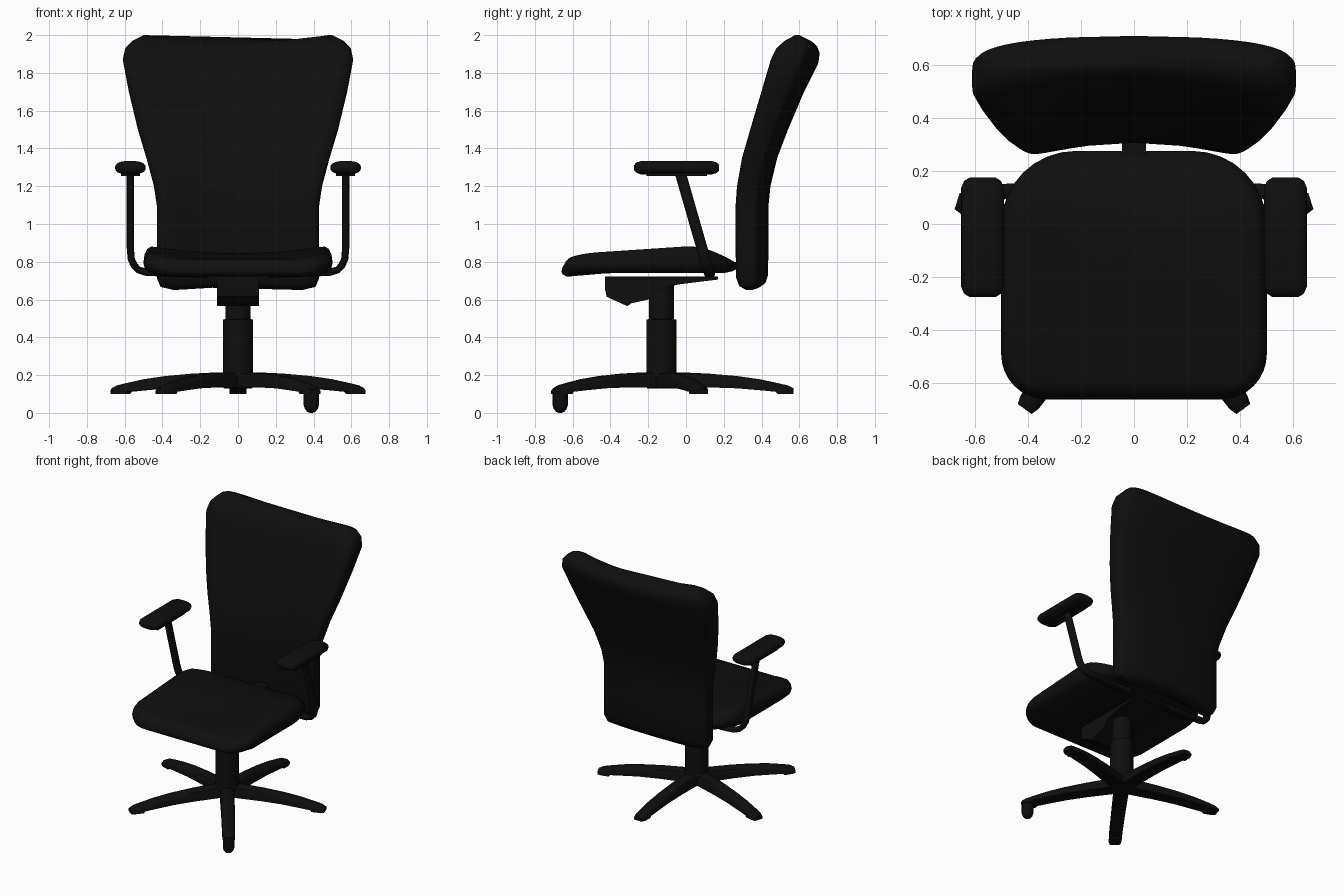
import bpy, bmesh, math
from mathutils import Vector

if "Cube" in bpy.data.objects:
    bpy.data.objects.remove(bpy.data.objects["Cube"])

black = bpy.data.materials.new("black")
black.diffuse_color = (0.0045, 0.0045, 0.0045, 1)
black.use_nodes = True
black.node_tree.nodes["Principled BSDF"].inputs["Base Color"].default_value = black.diffuse_color


def finish(name, bm, angle=40):
    bmesh.ops.recalc_face_normals(bm, faces=bm.faces)
    me = bpy.data.meshes.new(name)
    bm.to_mesh(me)
    bm.free()
    ob = bpy.data.objects.new(name, me)
    bpy.context.collection.objects.link(ob)
    me.materials.append(black)
    bpy.ops.object.select_all(action='DESELECT')
    ob.select_set(True)
    bpy.context.view_layer.objects.active = ob
    bpy.ops.object.shade_smooth_by_angle(angle=math.radians(angle))
    return ob


def loft(name, rings, angle=40):
    """Skin a list of equal-length closed rings and cap both ends."""
    bm = bmesh.new()
    vs = [[bm.verts.new(p) for p in r] for r in rings]
    n = len(vs[0])
    for a, b in zip(vs, vs[1:]):
        for i in range(n):
            j = (i + 1) % n
            bm.faces.new((a[i], a[j], b[j], b[i]))
    bm.faces.new(vs[0])
    bm.faces.new(vs[-1])
    return finish(name, bm, angle)


def lathe(name, x, y, prof, n=24):
    return loft(name, [[(x + r * math.cos(k * math.tau / n), y + r * math.sin(k * math.tau / n), z)
                        for k in range(n)] for r, z in prof])


def box(name, x0, x1, y0, y1, z0, z1):
    return loft(name, [[(x0, y0, z), (x1, y0, z), (x1, y1, z), (x0, y1, z)] for z in (z0, z1)])


def squircle(n, e):
    def f(v):
        return math.copysign(abs(v) ** e, v) if abs(v) > 1e-9 else 0.0
    return [(f(math.cos(k * math.tau / n)), f(math.sin(k * math.tau / n))) for k in range(n)]


def interp(table, t):
    if t <= table[0][0]:
        return table[0][1]
    for (a, va), (b, vb) in zip(table, table[1:]):
        if t <= b:
            return va + (vb - va) * (t - a) / (b - a)
    return table[-1][1]


# Backrest: height, half width, front of the wings, rear of the middle
levels = [(.635, .34, .31, .39), (.66, .41, .272, .42), (.71, .43, .252, .435), (.9, .43, .25, .436),
          (1.1, .43, .25, .437), (1.2, .445, .257, .447), (1.35, .485, .283, .483),
          (1.5, .53, .325, .54), (1.7, .578, .382, .625), (1.87, .61, .43, .70),
          (1.93, .597, .46, .708), (1.97, .56, .51, .695), (2.0, .50, .57, .64)]
rings = []
for z, w, f, b in levels:
    ring = []
    for u, s in squircle(56, .42):
        front = f + .3 * (b - f) * (1 - min(1, (u / .88) ** 2))
        rear = b - .035 * u * u
        y = (front + rear) / 2 + s * (rear - front) / 2
        dip = 1 - min(1, (u * w / .48) ** 2)          # sagging top, raised bottom edge
        dz = -.035 * dip * max(0, (z - 1.7) / .3) + .03 * dip * max(0, (.9 - z) / .265)
        ring.append((u * w, y, z + dz))
    rings.append(ring)
loft("backrest", rings, 50)

# Seat cushion: rounded outline, dished top
outline = []
for cx, cy, r, a0 in ((.22, -.005, .28, 0), (-.22, -.005, .28, 90),
                      (-.33, -.49, .17, 180), (.33, -.49, .17, 270)):
    for k in range(9):
        a = math.radians(a0 + k * 90 / 8)
        outline.append((cx + r * math.cos(a), cy + r * math.sin(a)))
top = [(-.66, .80), (-.62, .835), (-.5, .847), (-.15, .88), (.08, .88), (.15, .86), (.27, .825)]
bottom = [(-.66, .72), (-.62, .722), (-.55, .74), (.2, .74), (.27, .755)]
rings = []
for s, h in ((.02, 0), (.5, 0), (.94, 0), (.985, .2), (1, .45), (.99, .7), (.96, .92),
             (.92, 1), (.8, 1), (.6, 1), (.3, 1), (.02, 1)):
    ring = []
    for x, y in outline:
        x, y = x * s, -.19 + (y + .19) * s
        zt = interp(top, y) - .035 * (1 - min(1, (x / .45) ** 2))
        zb = interp(bottom, y)
        ring.append((x, y, zb + (zt - zb) * h))
    rings.append(ring)
loft("seat_cushion", rings, 50)

# Tilt mechanism under the seat
side = [(-.43, .715), (-.43, .66), (-.42, .615), (-.31, .565), (-.29, .58), (-.2, .6),
        (-.15, .655), (-.04, .68), (.17, .706), (.17, .715)]
loft("tilt_mechanism", [[(x, y, z) for y, z in side] for x in (-.11, .11)])
box("mounting_plate", -.17, .17, -.43, .17, .71, .722)
box("back_bracket", -.045, .045, .1, .36, .76, .80)

# Gas column
CY = -.13
lathe("column", 0, CY, [(.08, .2), (.08, .495), (.067, .496), (.067, .69)])

# Five star legs: distance, top, underside, half width
leg = [(0, .215, .135, .05), (.1, .215, .135, .05), (.25, .208, .135, .048), (.4, .195, .13, .046),
       (.52, .178, .12, .045), (.605, .16, .112, .044), (.615, .158, .1, .044),
       (.67, .145, .1, .042), (.70, .13, .1, .032)]
for i in range(5):
    a = math.radians(90 + 72 * i)
    d, n = Vector((math.cos(a), math.sin(a), 0)), Vector((-math.sin(a), math.cos(a), 0))
    rings = []
    for r, t, b, w in leg:
        c = Vector((0, CY, 0)) + d * r
        m = b + (t - b) * .55
        rings.append([c + n * (w * k) + Vector((0, 0, z)) for k, z in
                      ((-1, b), (1, b), (1, m), (.8, t - .01), (.4, t), (-.4, t), (-.8, t - .01), (-1, m))])
    loft("base_leg_%d" % (i + 1), rings, 35)
lathe("base_hub", 0, CY, [(.075, .13), (.085, .15), (.085, .21), (.075, .222)])

# Single caster below the front right leg
lathe("caster", .388, -.666, [(.008, 0), (.022, .006), (.034, .02), (.04, .04), (.04, .13)], 16)

# Armrests: pad, plate and bent flat tube on each side
path = [(.57, -.03, 1.27), (.57, .085, .87), (.565, .1, .815), (.55, .11, .78), (.527, .118, .757),
        (.49, .122, .745), (.43, .125, .742), (.15, .125, .735)]
for sx, tag in ((1, "right"), (-1, "left")):
    pts = [Vector((x * sx, y, z)) for x, y, z in path]
    rings = []
    for i, p in enumerate(pts):
        t = (pts[min(i + 1, len(pts) - 1)] - pts[max(i - 1, 0)]).normalized()
        u = Vector((0, 1, 0))
        u = (u - t * u.dot(t)).normalized()
        v = t.cross(u)
        rings.append([p + u * (c * .029) + v * (s * .019) for c, s in squircle(16, .8)])
    loft("arm_tube_" + tag, rings, 50)
    rings = []
    for y, w, h in ((-.225, .6, .4), (-.212, .86, .78), (-.185, 1, 1), (.185, 1, 1),
                    (.212, .86, .78), (.225, .6, .4)):
        rings.append([(sx * .57 + c * .081 * w, y - .05, 1.298 + s * .036 * h) for c, s in squircle(24, .8)])
    loft("arm_pad_" + tag, rings, 50)
    box("arm_plate_" + tag, sx * .57 - .05, sx * .57 + .05, -.21, .11, 1.254, 1.285)
